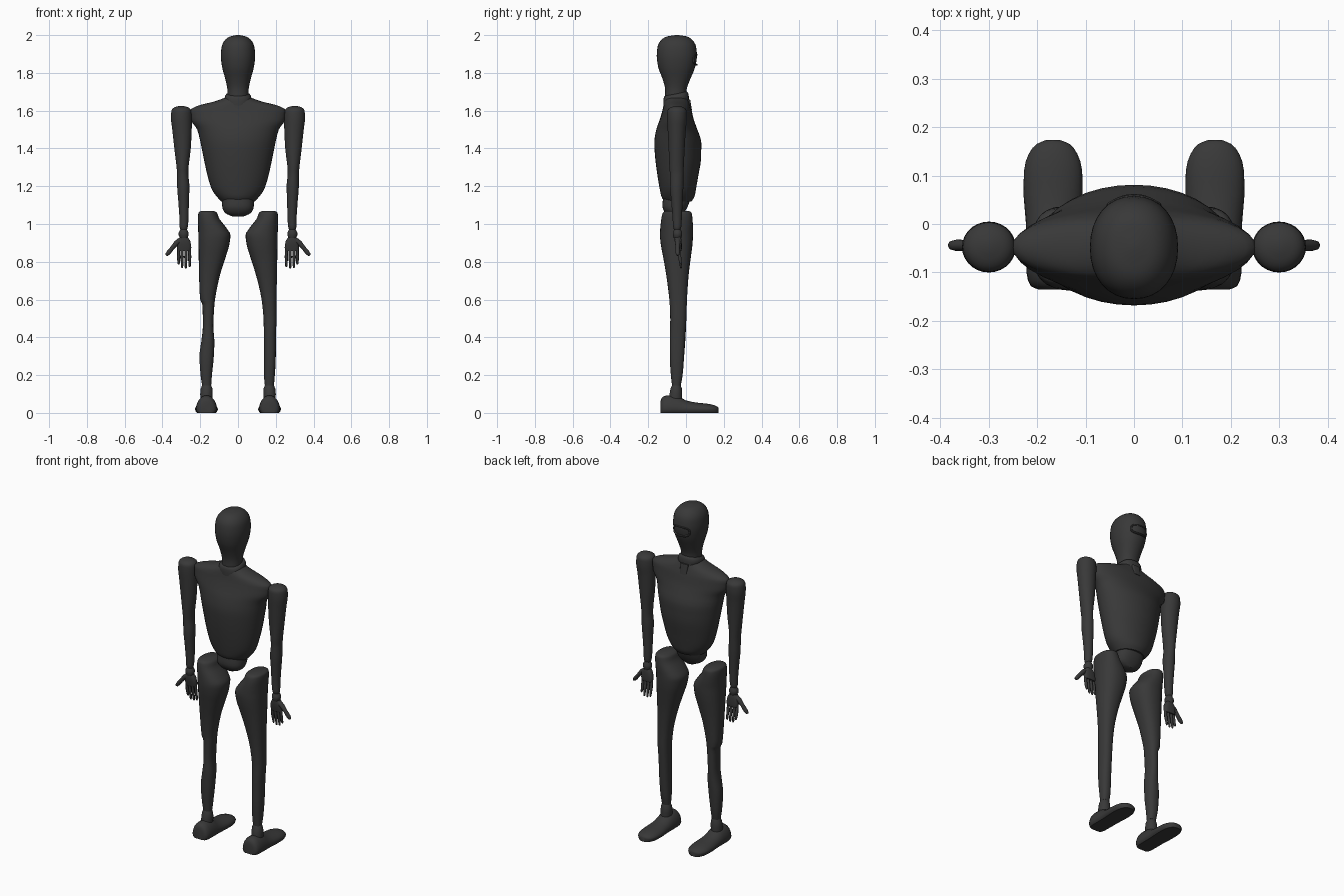
import bpy, bmesh, math
from mathutils import Vector

body_mat = bpy.data.materials.new("charcoal")
body_mat.diffuse_color = (0.04, 0.04, 0.04, 1)


def finish(name, bm, angle=40):
    bmesh.ops.recalc_face_normals(bm, faces=bm.faces[:])
    me = bpy.data.meshes.new(name)
    bm.to_mesh(me)
    bm.free()
    ob = bpy.data.objects.new(name, me)
    bpy.context.collection.objects.link(ob)
    me.materials.append(body_mat)
    bpy.ops.object.select_all(action='DESELECT')
    ob.select_set(True)
    bpy.context.view_layer.objects.active = ob
    bpy.ops.object.shade_smooth_by_angle(angle=math.radians(angle))
    return ob


def refine(rows, steps):
    """Smooth in-between sections without overshoot."""
    n = len(rows)

    def slope(i, k):
        a = rows[max(i, 1)][k] - rows[max(i, 1) - 1][k]
        j = min(i, n - 2)
        b = rows[j + 1][k] - rows[j][k]
        return 2 * a * b / (a + b) if a * b > 0 else 0
    out = []
    for i in range(n - 1):
        for s in range(steps):
            t = s / steps
            out.append([(2*t**3 - 3*t*t + 1) * rows[i][k] + (t**3 - 2*t*t + t) * slope(i, k)
                        + (3*t*t - 2*t**3) * rows[i+1][k] + (t**3 - t*t) * slope(i+1, k)
                        for k in range(len(rows[0]))])
    return out + [list(rows[-1])]


def skin(name, rings, angle=40):
    bm = bmesh.new()
    vs = [[bm.verts.new(p) for p in r] for r in rings]
    n = len(vs[0])
    for a, b in zip(vs, vs[1:]):
        for i in range(n):
            bm.faces.new((a[i], a[(i+1) % n], b[(i+1) % n], b[i]))
    bm.faces.new(vs[0])
    bm.faces.new(vs[-1])
    return finish(name, bm, angle)


def loft(name, rows, power=2.0, tilt=0, side=1, steps=3, seg=28, angle=40):
    """rows: z, x min, x max, y min, y max"""
    rings = []
    for z, x0, x1, y0, y1 in refine(rows, steps):
        ring = []
        for i in range(seg):
            a = 2 * math.pi * i / seg
            c, s = math.cos(a), math.sin(a)
            c = math.copysign(abs(c) ** (2 / power), c)
            s = math.copysign(abs(s) ** (2 / power), s)
            y = (y0 + y1) / 2 + s * (y1 - y0) / 2
            ring.append((side * ((x0 + x1) / 2 + c * (x1 - x0) / 2), y, z + tilt * (y + 0.05)))
        rings.append(ring)
    return skin(name, rings, angle)


def limb(name, pts, radii, seg=12):
    """Round tapered tube through points"""
    rings = []
    for i, p in enumerate(pts):
        d = (Vector(pts[min(i+1, len(pts)-1)]) - Vector(pts[max(i-1, 0)])).normalized()
        u = d.cross(Vector((0, 1, 0))).normalized()
        v = d.cross(u)
        rings.append([Vector(p) + radii[i] * (u * math.cos(2*math.pi*k/seg) + v * math.sin(2*math.pi*k/seg))
                      for k in range(seg)])
    return skin(name, rings)


# head and neck
loft("head", [(1.66, -.055, .055, -.11, .0), (1.71, -.056, .056, -.11, .003),
              (1.77, -.068, .068, -.125, .024), (1.83, -.084, .084, -.147, .048),
              (1.89, -.091, .091, -.155, .058), (1.94, -.086, .086, -.15, .053),
              (1.975, -.068, .068, -.13, .033), (1.993, -.042, .042, -.1, .005),
              (2.0, -.008, .008, -.055, -.04)], power=2.15, seg=32)
loft("collar", [(1.62, -.05, .05, -.12, .015), (1.66, -.072, .072, -.12, .015),
                (1.685, -.064, .064, -.117, .01), (1.69, -.054, .054, -.112, .003)],
     power=2.5, tilt=.2, steps=2)
loft("collar_tab", [(1.60, -.022, .022, -.02, .032), (1.66, -.026, .026, -.02, .022)], power=6, steps=1)

# raised oval rim on the face
bm = bmesh.new()
loop = []
for i in range(36):
    a = 2 * math.pi * i / 36
    x = .052 * math.copysign(abs(math.cos(a)) ** .7, math.cos(a))
    z = 1.87 + .027 * math.copysign(abs(math.sin(a)) ** .7, math.sin(a))
    y = -.047 + .103 * math.sqrt(1 - (x / .092) ** 2)
    loop.append([bm.verts.new((x * (1 + .006 / .06 * math.cos(b)), y + .006 * math.sin(b),
                               1.87 + (z - 1.87) * (1 + .2 * math.cos(b))))
                 for b in [2 * math.pi * k / 8 for k in range(8)]])
for i in range(36):
    for k in range(8):
        p, q = loop[i], loop[(i+1) % 36]
        bm.faces.new((p[k], p[(k+1) % 8], q[(k+1) % 8], q[k]))
finish("face_rim", bm)

# torso shell and waist
loft("torso", [(1.12, -.09, .09, -.115, .03), (1.145, -.112, .112, -.13, .045),
               (1.18, -.137, .137, -.138, .052), (1.25, -.16, .16, -.15, .064),
               (1.35, -.182, .182, -.163, .08), (1.43, -.198, .198, -.168, .081),
               (1.5, -.216, .216, -.157, .06), (1.55, -.248, .248, -.14, .042),
               (1.6, -.252, .252, -.125, .03), (1.625, -.215, .215, -.12, .022),
               (1.65, -.12, .12, -.116, .014), (1.67, -.066, .066, -.11, .008)], power=2.0, seg=36)
loft("waist", [(1.04, -.03, .03, -.085, -.025), (1.06, -.07, .07, -.11, -.01),
               (1.095, -.084, .084, -.125, .01), (1.15, -.085, .085, -.12, .03)], power=2.4)

arm = [(.97, .27, .305, -.063, -.03), (.985, .266, .309, -.068, -.025), (1.03, .262, .31, -.071, -.022),
       (1.12, .26, .316, -.078, -.018), (1.2, .257, .322, -.085, -.014), (1.26, .263, .322, -.085, -.013),
       (1.3, .262, .325, -.088, -.012), (1.4, .25, .337, -.092, -.007), (1.5, .245, .348, -.097, -.001),
       (1.56, .244, .355, -.1, .005), (1.6, .247, .352, -.098, .003), (1.618, .264, .336, -.08, -.015),
       (1.625, .29, .31, -.055, -.035)]

# thigh down to shin, one list per side because the outlines differ a little
hip = [(.72, .098, .206, -.103, .013), (.82, .067, .208, -.12, .025), (.89, .046, .209, -.133, .034),
       (.94, .04, .21, -.138, .037), (.98, .062, .211, -.136, .037), (1.03, .1, .212, -.13, .034),
       (1.06, .112, .209, -.122, .029), (1.07, .128, .195, -.105, .012)]
right_shin = [(.145, .142, .19, -.074, -.028), (.2, .138, .195, -.08, -.018), (.3, .138, .2, -.086, -.01),
              (.42, .137, .201, -.086, -.003), (.5, .135, .204, -.083, .002), (.6, .125, .204, -.088, .005)]
left_shin = [(.145, .142, .19, -.074, -.028), (.2, .138, .198, -.08, -.018), (.3, .128, .204, -.086, -.01),
             (.38, .125, .194, -.086, -.004), (.46, .131, .186, -.083, 0), (.57, .125, .188, -.085, .003),
             (.6, .122, .2, -.088, .005)]

# foot outline: y, half width, height
foot = [(-.135, .03, .06), (-.128, .046, .08), (-.1, .055, .093), (-.05, .056, .09), (0, .056, .066),
        (.06, .061, .054), (.11, .06, .049), (.145, .05, .042), (.165, .034, .034), (.173, .015, .026)]


def foot_ring(y, w, h, side):
    pts = []
    for i in range(24):
        a = 2 * math.pi * i / 24
        s = math.sin(a)
        low = .018
        z = low + (h - low) * s if s > 0 else low * (1 + max(-1, 2.5 * s))
        x = w * math.cos(a) * (.95 if s < 0 else 1)
        pts.append((side * (.167 + x), y, z))
    return pts


for side, label, shin in ((1, "right", right_shin), (-1, "left", left_shin)):
    # arm and wrist
    loft(label + "_arm", arm, side=side)
    loft(label + "_wrist", [(.925, .268, .306, -.064, -.026), (.94, .262, .314, -.07, -.02),
                            (.955, .262, .314, -.07, -.02), (.975, .272, .302, -.06, -.03)],
         side=side, steps=1, seg=20)
    # hand
    loft(label + "_palm", [(.858, .252, .318, -.05, -.024), (.875, .247, .322, -.054, -.022),
                           (.91, .253, .32, -.06, -.023), (.935, .27, .304, -.06, -.028)],
         power=2.8, side=side, steps=2, seg=20)
    for k, (x, tip) in enumerate(((.256, .772), (.276, .765), (.296, .767), (.314, .785))):
        limb(f"{label}_finger_{k + 1}",
             [(side * (x + dx), y, z) for dx, y, z in ((0, -.04, .88), (0, -.036, .835), (0, -.034, .828),
              (0, -.03, .8), (0, -.026, tip + .006), (0, -.026, tip))],
             (.0085, .008, .0092, .007, .006, .003), seg=10)
    limb(label + "_thumb", [(side * x, -.044, z) for x, z in
                            ((.305, .915), (.325, .9), (.347, .874), (.366, .85), (.377, .838), (.381, .834))],
         (.014, .014, .011, .012, .009, .004))
    # leg, ankle and foot
    loft(label + "_leg", shin + hip, power=2.3, side=side)
    loft(label + "_ankle", [(.07, .137, .199, -.09, -.02), (.1, .134, .2, -.087, -.02),
                            (.13, .136, .197, -.082, -.022), (.15, .144, .188, -.072, -.03)],
         side=side, steps=1, seg=20)
    skin(label + "_foot", [foot_ring(y, w, h, side) for y, w, h in refine(foot, 2)])
